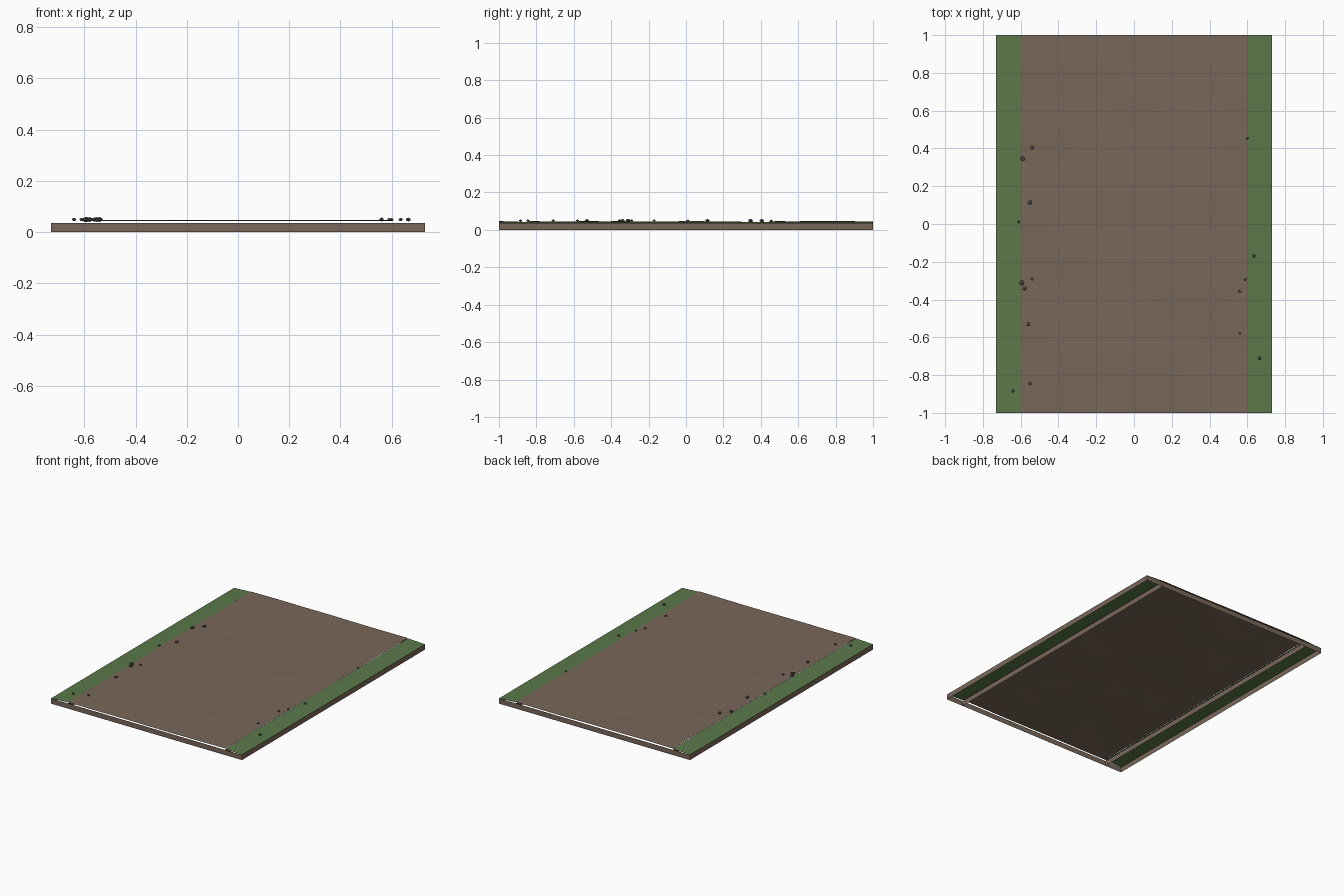
import bpy, bmesh, random
from mathutils import Vector

if "Cube" in bpy.data.objects:
    bpy.data.objects.remove(bpy.data.objects["Cube"])

random.seed(4)
W, L, P = 0.73, 1.0, 0.60        # half width, half length, path half width
WALL_TOP, PATH_Z = 0.036, 0.045


def material(name, rgb):
    m = bpy.data.materials.new(name)
    m.diffuse_color = (*rgb, 1)
    m.use_nodes = True
    m.node_tree.nodes["Principled BSDF"].inputs["Base Color"].default_value = m.diffuse_color
    return m


dirt = material("dirt", (0.19, 0.135, 0.10))
grass = material("grass", (0.105, 0.19, 0.07))
stone = material("stone", (0.08, 0.08, 0.08))


def finish(bm, name, mat):
    me = bpy.data.meshes.new(name)
    bm.to_mesh(me)
    bm.free()
    me.materials.append(mat)
    ob = bpy.data.objects.new(name, me)
    bpy.context.collection.objects.link(ob)
    return ob


def quad(bm, *pts):
    bm.faces.new([bm.verts.new(p) for p in pts])


# Uneven faceted dirt surface
bm = bmesh.new()
bmesh.ops.create_grid(bm, x_segments=6, y_segments=12, size=1)
for v in bm.verts:
    v.co = Vector((v.co.x * P, v.co.y * L, PATH_Z + random.uniform(-0.002, 0.002)))
bmesh.ops.triangulate(bm, faces=bm.faces[:])
finish(bm, "path_surface", dirt)

# Grass verges sloping down to the outside
for s, side in ((-1, "left"), (1, "right")):
    bm = bmesh.new()
    quad(bm, (s * P, -L, 0.043), (s * W, -L, WALL_TOP),
         (s * W, L, WALL_TOP), (s * P, L, 0.043))
    bmesh.ops.recalc_face_normals(bm, faces=bm.faces[:])
    if bm.faces[:][0].normal.z < 0:
        bmesh.ops.reverse_faces(bm, faces=bm.faces[:])
    finish(bm, side + "_verge", grass)

# Thin earth walls: outer skirt and inner path sides, open below
bm = bmesh.new()
for s in (-1, 1):
    for x in (W, P):
        quad(bm, (s * x, -s * L, 0), (s * x, s * L, 0),
             (s * x, s * L, WALL_TOP), (s * x, -s * L, WALL_TOP))
    quad(bm, (s * W, s * L, 0), (-s * W, s * L, 0),
         (-s * W, s * L, WALL_TOP), (s * W, s * L, WALL_TOP))
finish(bm, "earth_skirt", dirt)

# Pebbles scattered along the path borders: x, y, radius
pebbles = [
    (-.54, .405, .013), (-.59, .345, .014), (-.55, .115, .013), (-.61, .01, .009),
    (-.595, -.31, .014), (-.58, -.34, .013), (-.54, -.29, .009), (-.56, -.53, .012),
    (-.55, -.845, .010), (-.64, -.885, .009), (.60, .455, .008), (.635, -.17, .009),
    (.59, -.295, .008), (.56, -.355, .010), (.56, -.58, .009), (.665, -.71, .010)]
for i, (x, y, r) in enumerate(pebbles):
    bm = bmesh.new()
    bmesh.ops.create_icosphere(bm, subdivisions=1, radius=r)
    for v in bm.verts:
        v.co.z *= 0.75
    ob = finish(bm, f"pebble_{i + 1}", stone)
    ob.location = (x, y, 0.049)
    ob.rotation_euler.z = random.uniform(0, 6.28)
